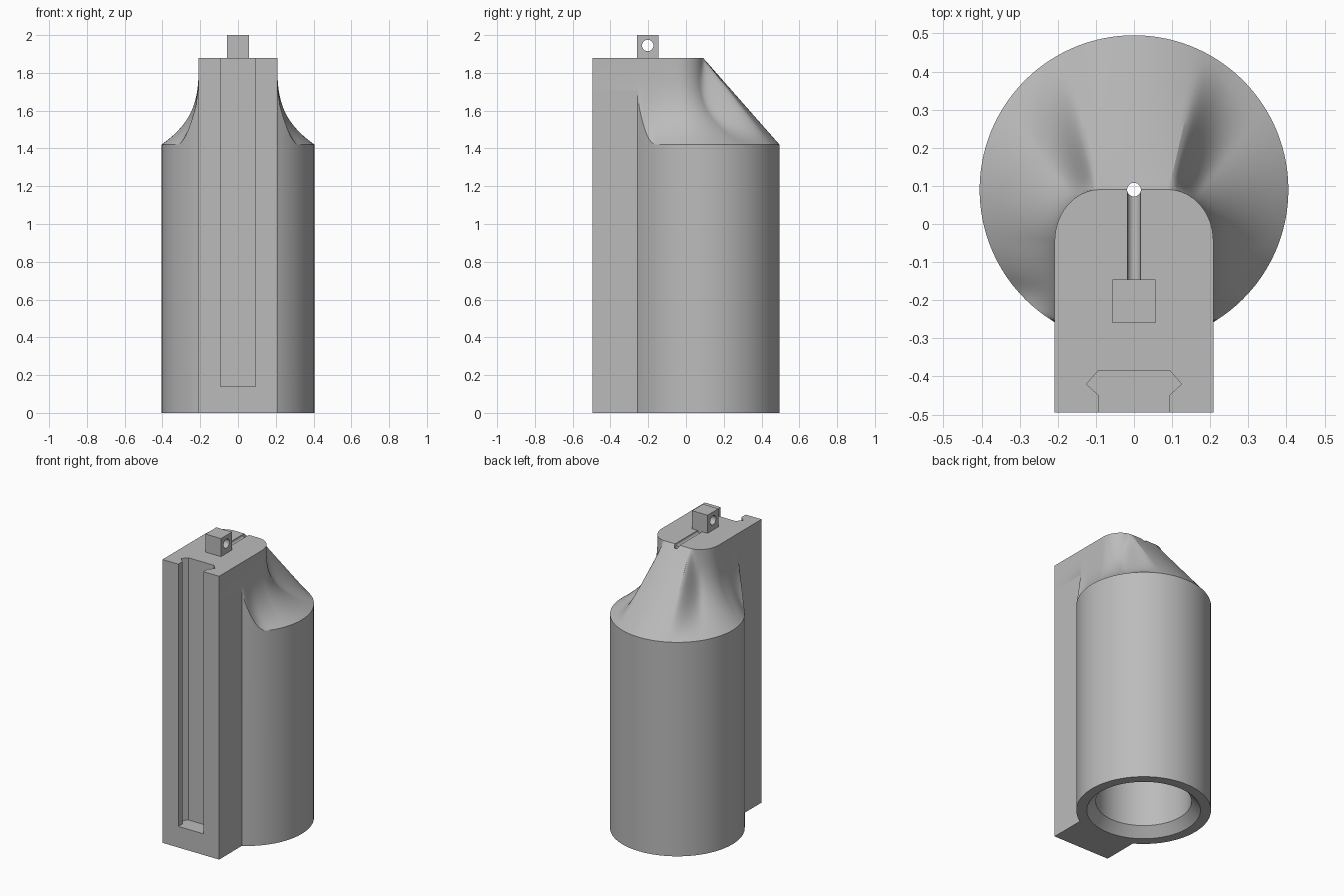
import bpy, bmesh, math
from math import sin, cos, radians
from mathutils import Matrix, Vector

if "Cube" in bpy.data.objects:
    bpy.data.objects.remove(bpy.data.objects["Cube"], do_unlink=True)

grey = bpy.data.materials.new("plain grey")
grey.use_nodes = True
COLOUR = (0.5, 0.5, 0.5, 1)
grey.diffuse_color = COLOUR
grey.node_tree.nodes["Principled BSDF"].inputs["Base Color"].default_value = COLOUR

R, CY = 0.405, 0.09          # barrel radius and axis
HW, FRONT = 0.208, -0.495    # mounting plate half width and front
RIM, TOP = 1.42, 1.88        # shoulder and top heights


def finish(name, bm):
    bmesh.ops.recalc_face_normals(bm, faces=bm.faces)
    mesh = bpy.data.meshes.new(name)
    bm.to_mesh(mesh)
    bm.free()
    mesh.materials.append(grey)
    ob = bpy.data.objects.new(name, mesh)
    bpy.context.collection.objects.link(ob)
    return ob


def loft(name, rings):
    bm = bmesh.new()
    vs = [[bm.verts.new(p) for p in ring] for ring in rings]
    n = len(vs[0])
    for a, b in zip(vs, vs[1:]):
        for i in range(n):
            j = (i + 1) % n
            bm.faces.new((a[i], a[j], b[j], b[i]))
    bm.faces.new(vs[0])
    bm.faces.new(vs[-1])
    return finish(name, bm)


def turned(name, profile, segs=96):
    """Solid of revolution about the barrel axis from (radius, z) pairs."""
    return loft(name, [[(r * cos(math.tau * i / segs), CY + r * sin(math.tau * i / segs), z)
                        for i in range(segs)] for r, z in profile])


def rod(name, radius, length, centre, axis):
    bm = bmesh.new()
    turn = Vector((0, 0, 1)).rotation_difference(Vector(axis)).to_matrix().to_4x4()
    bmesh.ops.create_cone(bm, cap_ends=True, segments=32, radius1=radius, radius2=radius,
                          depth=length, matrix=Matrix.Translation(centre) @ turn)
    return finish(name, bm)


def cut(ob, cutters):
    for c in cutters:
        c.hide_render = True
        m = ob.modifiers.new("cut", 'BOOLEAN')
        m.operation, m.solver, m.object = 'DIFFERENCE', 'EXACT', c
    bpy.context.view_layer.update()
    deps = bpy.context.evaluated_depsgraph_get()
    mesh = bpy.data.meshes.new_from_object(ob.evaluated_get(deps))
    ob.modifiers.clear()
    ob.data = mesh
    for c in cutters:
        bpy.data.objects.remove(c, do_unlink=True)


def smooth(ob, angle=25):
    bpy.ops.object.select_all(action='DESELECT')
    ob.select_set(True)
    bpy.context.view_layer.objects.active = ob
    bpy.ops.object.shade_smooth_by_angle(angle=radians(angle))


def ease(x):
    x = min(max(x, 0), 1)
    return x * x * (3 - 2 * x)


# Body: barrel and plate outline, blending into a narrow round-cornered neck
START = -math.degrees(math.acos(HW / R))
CORNER, FLAT, EDGE = -19.5, 65, 0.09
NECK = CY + R * sin(radians(CORNER))


def body_point(phi, t):
    """Point on the +x half: t < 0 is the foot, 0 the shoulder, 1 the top."""
    x, y = R * cos(radians(phi)), CY + R * sin(radians(phi))
    if t < 0:
        return x, y, 0
    if phi <= CORNER:
        tx, ty = HW, y
    elif phi <= FLAT:
        a = math.pi / 2 * (phi - CORNER) / (FLAT - CORNER)
        tx, ty = EDGE + (HW - EDGE) * cos(a), NECK + (CY - NECK) * sin(a)
    else:
        tx, ty = EDGE * (90 - phi) / (90 - FLAT), CY
    base = RIM + 0.25 * min(1, max(0, (-0.15 - y) / 0.107)) ** 2.5
    power = 3.2 - 2.2 * ease((phi - 32) / 33)
    w = 1 - (1 - t) ** power
    return x + (tx - x) * w, y + (ty - y) * w, base + (TOP - base) * t


STEPS, LEVELS = 64, 18
rings = []
for t in [-1] + [k / LEVELS for k in range(LEVELS + 1)]:
    half = [body_point(START + (90 - START) * i / STEPS, t) for i in range(STEPS + 1)]
    half.insert(0, (HW, FRONT, half[0][2]))
    rings.append(half + [(-x, y, z) for x, y, z in reversed(half[:-1])])
body = loft("body", rings)

# Cutters: bore with chamfered mouth, dovetail slot, cord hole and cord groove
bore = turned("bore", [(0.36, -0.02), (0.342, 0), (0.288, 0.06), (0.288, 1.35)])
slot_half = [(0.092, FRONT - 0.05), (0.092, -0.45), (0.125, -0.42), (0.094, -0.385)]
slot_outline = slot_half + [(-x, y) for x, y in reversed(slot_half)]
slot = loft("slot", [[(x, y, z) for x, y in slot_outline] for z in (0.14, TOP + 0.1)])
cord_hole = rod("cord_hole", 0.018, 0.8, (0, CY, 1.6), (0, 0, 1))
groove = rod("groove", 0.017, 0.245, (0, -0.0275, TOP - 0.004), (0, 1, 0))
cut(body, [bore, slot, cord_hole, groove])
smooth(body)

# Small lug with a cross hole on top
bm = bmesh.new()
bmesh.ops.create_cube(bm, size=1, matrix=Matrix.Translation((0, -0.2025, 1.94))
                      @ Matrix.Diagonal((0.114, 0.115, 0.12, 1)))
lug = finish("lug", bm)
cut(lug, [rod("lug_hole", 0.03, 0.3, (0, -0.2025, 1.945), (1, 0, 0))])
smooth(lug)
